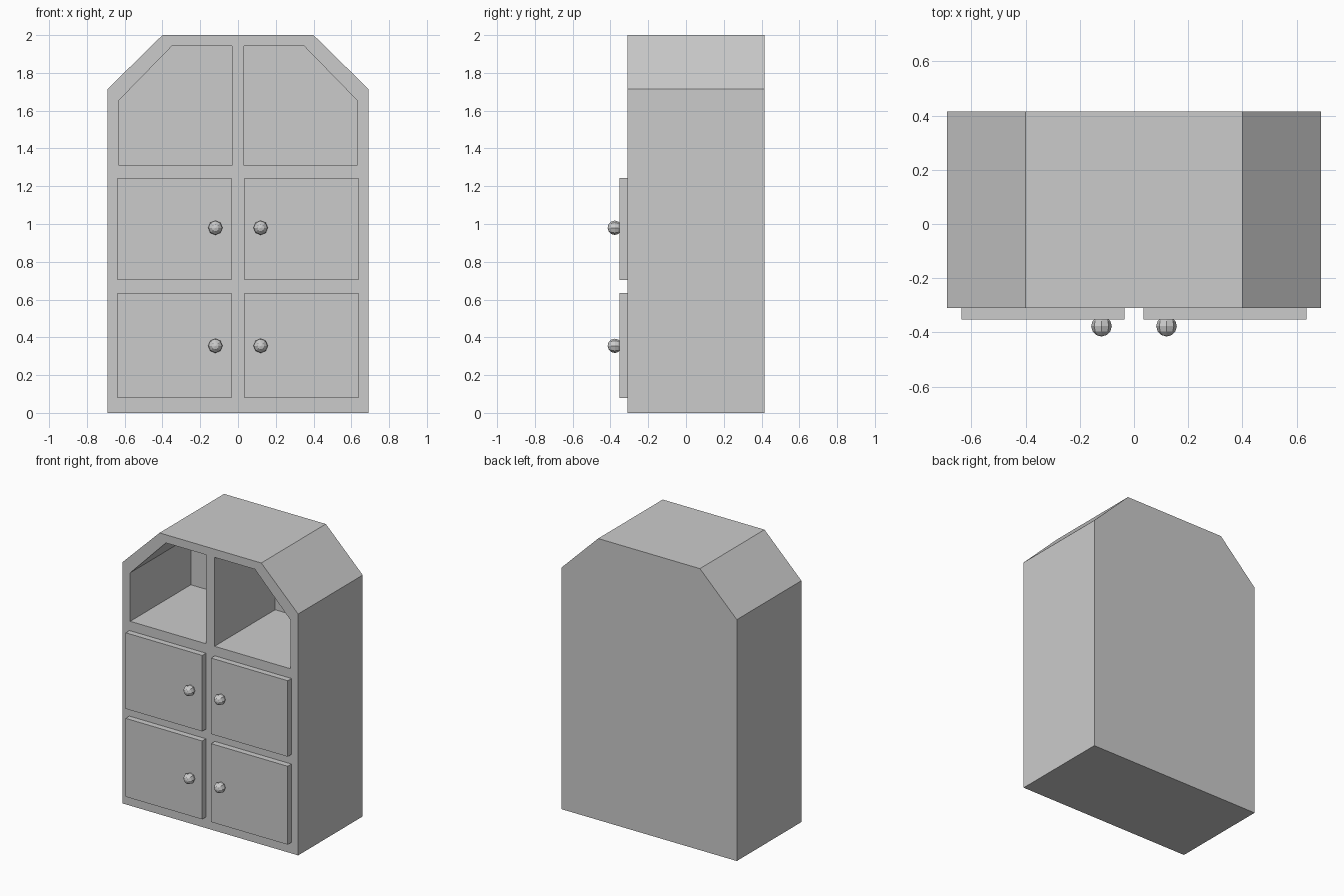
import bpy, bmesh, math
from mathutils import Matrix

old = bpy.data.objects.get("Cube")
if old:
    bpy.data.objects.remove(old, do_unlink=True)

FRONT, BACK = -0.31, 0.415

grey = bpy.data.materials.new("plain_grey")
grey.use_nodes = True
colour = (0.6, 0.6, 0.6, 1)
grey.diffuse_color = colour
grey.node_tree.nodes["Principled BSDF"].inputs["Base Color"].default_value = colour


def add_object(name, bm):
    bmesh.ops.recalc_face_normals(bm, faces=bm.faces)
    mesh = bpy.data.meshes.new(name)
    bm.to_mesh(mesh)
    bm.free()
    mesh.materials.append(grey)
    obj = bpy.data.objects.new(name, mesh)
    bpy.context.collection.objects.link(obj)
    return obj


def prism(name, outline, y0, y1):
    """Extrude an (x, z) outline from y0 back to y1."""
    bm = bmesh.new()
    face = bm.faces.new([bm.verts.new((x, y0, z)) for x, z in outline])
    ext = bmesh.ops.extrude_face_region(bm, geom=[face])
    verts = [v for v in ext["geom"] if isinstance(v, bmesh.types.BMVert)]
    bmesh.ops.translate(bm, verts=verts, vec=(0, y1 - y0, 0))
    return add_object(name, bm)


def knob(name, x, z):
    bm = bmesh.new()
    bmesh.ops.create_uvsphere(bm, u_segments=8, v_segments=6, radius=0.038)
    turn = Matrix.Rotation(math.pi / 2, 4, "X")
    bmesh.ops.transform(bm, matrix=Matrix.Translation((x, -0.377, z)) @ turn,
                        verts=bm.verts)
    return add_object(name, bm)


# Cabinet body with sloped top corners
half = [(0.69, 0), (0.69, 1.715), (0.4, 2)]
body = prism("cabinet_body", half + [(-x, z) for x, z in reversed(half)],
             FRONT, BACK)

# Two open cubbies hollowed out of the top
cubby = [(0.033, 1.31), (0.63, 1.31), (0.63, 1.655), (0.35, 1.942), (0.033, 1.942)]
cutters = []
for side in (1, -1):
    cutter = prism("cubby_cutter", [(side * x, z) for x, z in cubby],
                   FRONT - 0.1, 0.37)
    cutter.hide_render = True
    cutters.append(cutter)
    mod = body.modifiers.new("cubby", "BOOLEAN")
    mod.operation = "DIFFERENCE"
    mod.solver = "EXACT"
    mod.object = cutter

# Bake the cut and drop the cutters
bpy.context.view_layer.update()
hollow = bpy.data.meshes.new_from_object(
    body.evaluated_get(bpy.context.evaluated_depsgraph_get()))
body.modifiers.clear()
body.data = hollow
for cutter in cutters:
    bpy.data.objects.remove(cutter, do_unlink=True)

# Four doors, each with a knob near the middle
for row, low, high, knob_z in (("lower", 0.078, 0.635, 0.355),
                               ("upper", 0.703, 1.243, 0.98)):
    for side, label in ((1, "left"), (-1, "right")):
        a, b = side * 0.035, side * 0.637
        prism(f"{row}_{label}_door", [(a, low), (b, low), (b, high), (a, high)],
              FRONT - 0.042, FRONT)
        knob(f"{row}_{label}_knob", side * 0.12, knob_z)
